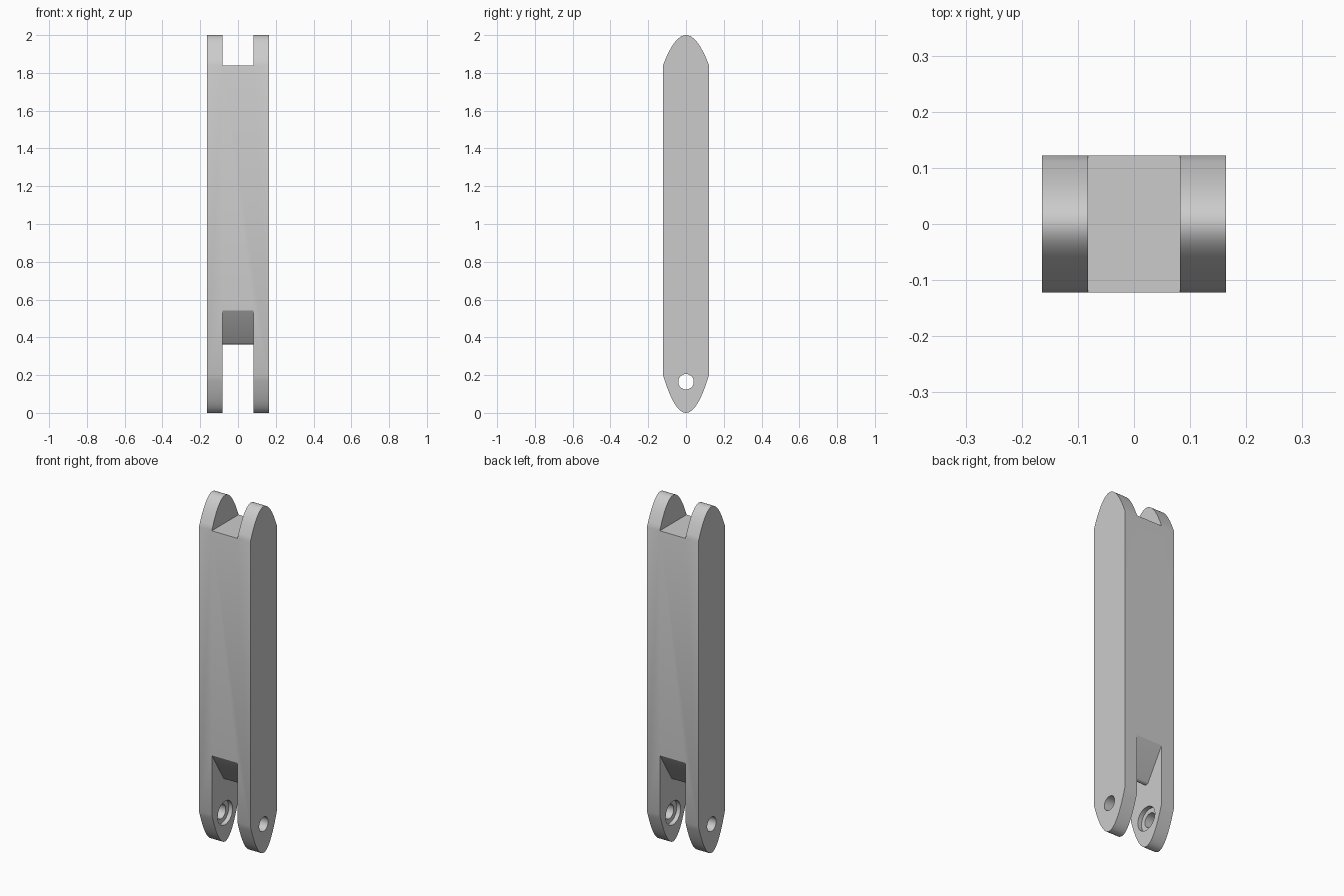
import bpy, bmesh, math

cube = bpy.data.objects.get("Cube")
if cube:
    bpy.data.objects.remove(cube, do_unlink=True)

HALF_X, HALF_Y, SLOT = 0.164, 0.122, 0.082
HOLE_Z = 0.165

grey = bpy.data.materials.new("light grey")
grey.use_nodes = True
colour = (0.6, 0.6, 0.6, 1)
grey.diffuse_color = colour
grey.node_tree.nodes["Principled BSDF"].inputs["Base Color"].default_value = colour


def prism(name, profile, x0, x1):
    """Extrude a closed (y, z) profile along x."""
    bm = bmesh.new()
    face = bm.faces.new([bm.verts.new((x0, y, z)) for y, z in profile])
    ext = bmesh.ops.extrude_face_region(bm, geom=[face])
    verts = [g for g in ext["geom"] if isinstance(g, bmesh.types.BMVert)]
    bmesh.ops.translate(bm, verts=verts, vec=(x1 - x0, 0, 0))
    bmesh.ops.recalc_face_normals(bm, faces=bm.faces)
    mesh = bpy.data.meshes.new(name)
    bm.to_mesh(mesh)
    bm.free()
    mesh.materials.append(grey)
    obj = bpy.data.objects.new(name, mesh)
    bpy.context.collection.objects.link(obj)
    return obj


def circle(radius, z, n=40):
    return [(radius * math.cos(2 * math.pi * i / n),
             z + radius * math.sin(2 * math.pi * i / n)) for i in range(n)]


def cut(target, cutter):
    cutter.hide_render = True
    mod = target.modifiers.new(cutter.name, "BOOLEAN")
    mod.operation, mod.solver, mod.object = "DIFFERENCE", "EXACT", cutter
    bpy.context.view_layer.objects.active = target
    bpy.ops.object.modifier_apply(modifier=mod.name)
    bpy.data.objects.remove(cutter, do_unlink=True)


# Link arm: long bar with parabolic ends
steps = [i / 12 for i in range(-12, 13)]
top = [(HALF_Y * t, 2 - 0.16 * t * t) for t in steps]
bottom = [(-HALF_Y * t, 0.2 * t * t) for t in steps]
arm = prism("link_arm", top + bottom, -HALF_X, HALF_X)

# Upper fork slot with a flat floor
cut(arm, prism("upper_slot", [(-1, 1.84), (1, 1.84), (1, 3), (-1, 3)], -SLOT, SLOT))

# Lower fork slot, leaving a wedge with a rounded tip between the cheeks
slope = 1.6
rise = 0.545 + slope * (0.3 - HALF_Y)
tip = [(0.018 * math.sin(a), 0.381 - 0.018 * math.cos(a))
       for a in (math.radians(d) for d in range(-58, 59, 29))]
cut(arm, prism("lower_slot",
               [(-0.3, -1), (-0.3, rise)] + tip + [(0.3, rise), (0.3, -1)],
               -SLOT, SLOT))

# Pin hole and the counterbores on the inner cheek faces
cut(arm, prism("pin_hole", circle(0.041, HOLE_Z), -1, 1))
cut(arm, prism("counterbore", circle(0.068, HOLE_Z), -SLOT - 0.025, SLOT + 0.025))

# Smooth the curved ends, keep the corners crisp
bpy.ops.object.select_all(action="DESELECT")
arm.select_set(True)
bpy.context.view_layer.objects.active = arm
bpy.ops.object.shade_smooth_by_angle(angle=math.radians(30))
